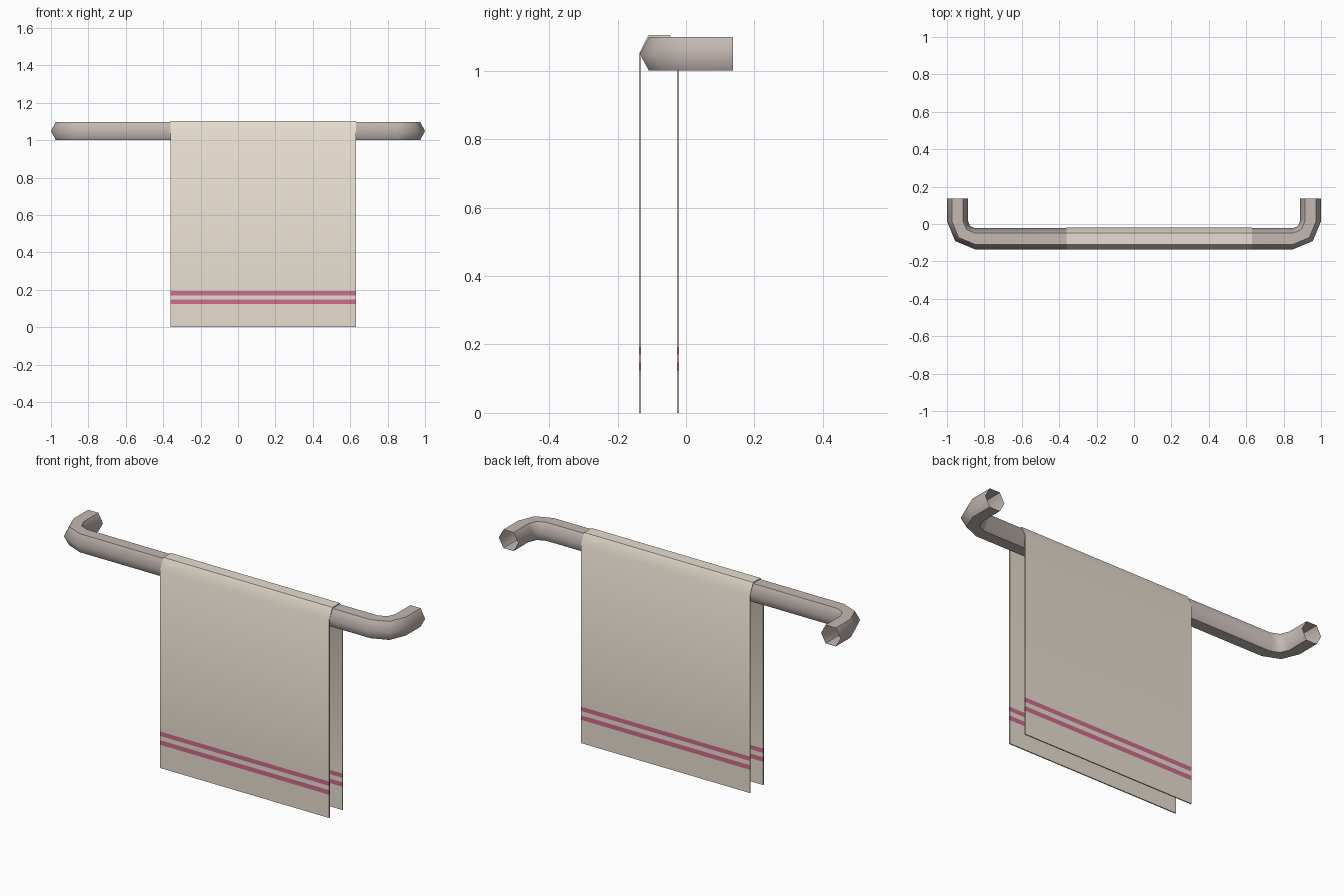
import bpy, bmesh, math
from mathutils import Vector

if "Cube" in bpy.data.objects:
    bpy.data.objects.remove(bpy.data.objects["Cube"])


def material(name, rgb):
    m = bpy.data.materials.new(name)
    m.diffuse_color = (*rgb, 1)
    m.use_nodes = True
    m.node_tree.nodes["Principled BSDF"].inputs["Base Color"].default_value = m.diffuse_color
    return m


def finish(name, bm, mats):
    bmesh.ops.recalc_face_normals(bm, faces=bm.faces)
    for f in bm.faces:
        f.smooth = True
    me = bpy.data.meshes.new(name)
    bm.to_mesh(me)
    bm.free()
    for m in mats:
        me.materials.append(m)
    ob = bpy.data.objects.new(name, me)
    bpy.context.collection.objects.link(ob)
    return ob


metal = material("warm_metal", (0.55, 0.48, 0.45))
cloth = material("cream_cloth", (0.80, 0.73, 0.63))
stripe = material("pink_stripe", (0.62, 0.15, 0.27))

YC, ZC, RY, RZ = -0.0785, 1.049, 0.0565, 0.049   # bar centre and hexagon size

# Bar: open hexagonal tube swept along a U-shaped path with two-step bends
xe, bend = 0.9435, 0.093
cx, cy = xe - bend, YC + bend
half = [Vector((xe, 0.137))]
sides = [Vector((1, 0))]
for a in (0, 45, 90):
    d = Vector((math.cos(math.radians(a)), -math.sin(math.radians(a))))
    half.append(Vector((cx, cy)) + d * bend)
    sides.append(d)
path = list(zip(half, sides))
path += [(Vector((-p.x, p.y)), Vector((-s.x, s.y))) for p, s in reversed(path)]

hexagon = [(1, 0), (0.53, 1), (-0.53, 1), (-1, 0), (-0.53, -1), (0.53, -1)]
bm = bmesh.new()
rings = []
for p, s in path:
    rings.append([bm.verts.new((p.x + s.x * u * RY, p.y + s.y * u * RY, ZC + w * RZ))
                  for u, w in hexagon])
for a, b in zip(rings, rings[1:]):
    for i in range(6):
        j = (i + 1) % 6
        bm.faces.new((a[i], a[j], b[j], b[i]))
    for i in (1, 2, 4, 5):
        bm.edges.get((a[i], b[i])).smooth = False   # crisp flats on top and bottom
finish("towel_bar", bm, [metal])

# Towel: thin sheet folded over the bar, stripes near both hems
levels = [0, 0.123, 0.147, 0.17, 0.193]


def drape(half_y, top_half, top_z):
    front = [(YC - half_y, z) for z in levels + [ZC]] + [(YC - top_half, top_z)]
    return front + [(2 * YC - y, z) for y, z in reversed(front)]


outer = drape(0.0585, 0.031, 1.104)
inner = drape(0.0525, 0.028, 1.0985)
bm = bmesh.new()
grid = [[[bm.verts.new((x, y, z)) for y, z in prof] for prof in (outer, inner)]
        for x in (-0.36, 0.63)]
(lo, li), (ro, ri) = grid
n = len(outer)
for i in range(n - 1):
    k = i + 1
    faces = [bm.faces.new(q) for q in (
        (lo[i], lo[k], ro[k], ro[i]), (li[i], li[k], ri[k], ri[i]),
        (lo[i], lo[k], li[k], li[i]), (ro[i], ro[k], ri[k], ri[i]))]
    for f in faces:
        f.material_index = 1 if i in (1, 3, n - 3, n - 5) else 0
for i in (0, n - 1):
    bm.faces.new((lo[i], ro[i], ri[i], li[i]))
towel = finish("towel", bm, [cloth, stripe])
bpy.context.view_layer.objects.active = towel
towel.select_set(True)
bpy.ops.object.shade_smooth_by_angle(angle=math.radians(40))
